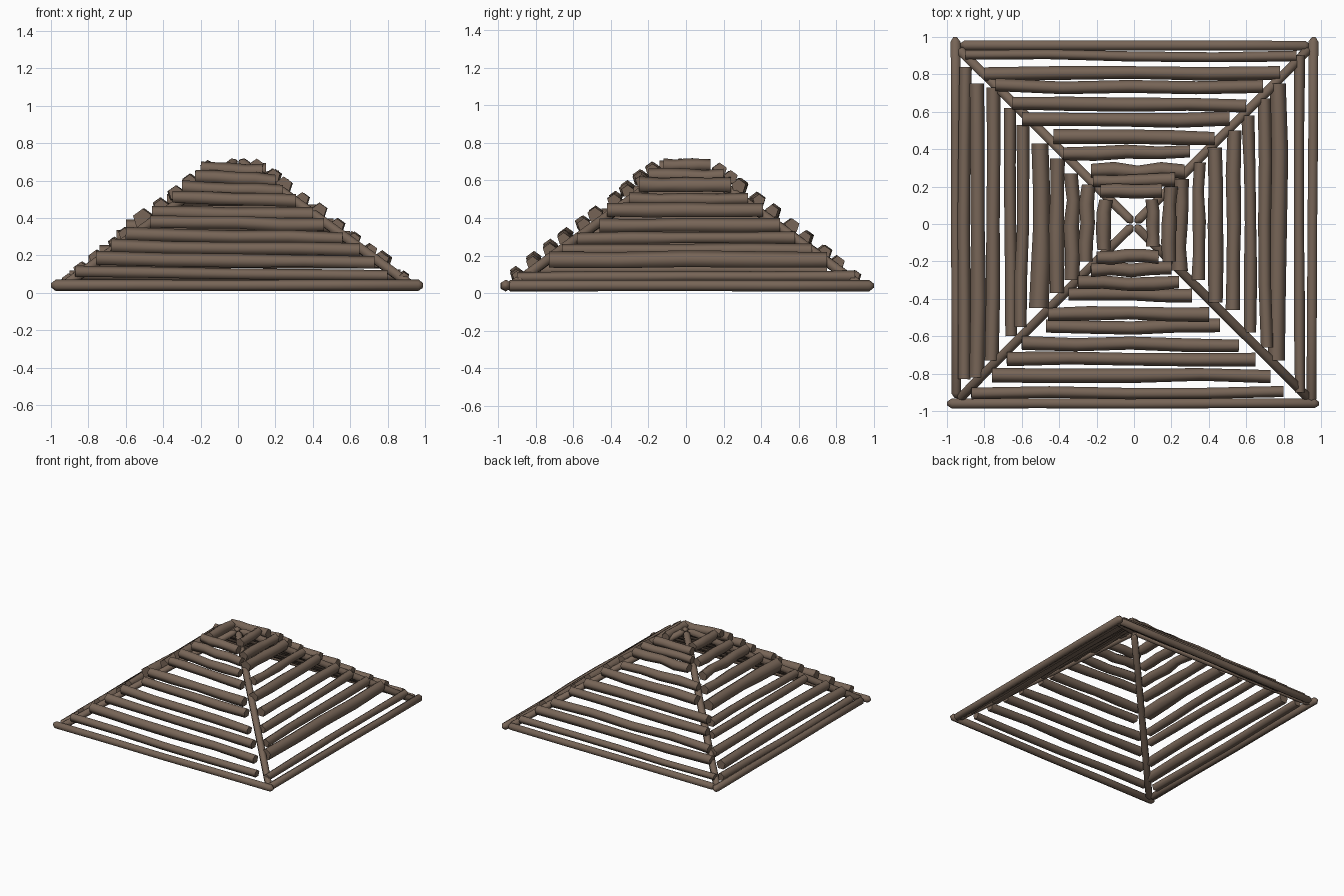
import bpy, bmesh, math, random
from mathutils import Vector

if "Cube" in bpy.data.objects:
    bpy.data.objects.remove(bpy.data.objects["Cube"])

random.seed(11)
wood = bpy.data.materials.new("weathered brown wood")
wood.diffuse_color = (0.185, 0.13, 0.095, 1)
wood.use_nodes = True
wood.node_tree.nodes["Principled BSDF"].inputs["Base Color"].default_value = wood.diffuse_color


def log(name, p0, p1, r, wobble=0.0, sides=5, steps=4, tip=False):
    """Rough round log between two points, slightly bent and uneven."""
    p0, p1 = Vector(p0), Vector(p1)
    axis = (p1 - p0).normalized()
    side = axis.cross(Vector((0, 0, 1))).normalized()
    up = side.cross(axis)
    stations = [(i / steps, 1.0) for i in range(steps + 1)]
    if tip:
        e = 0.025 / (p1 - p0).length
        stations = [(0, 0.35), (e, 1)] + stations[1:-1] + [(1 - e, 1), (1, 0.35)]
    bm = bmesh.new()
    rings = []
    for t, s in stations:
        c = p0.lerp(p1, t)
        c += side * random.uniform(-wobble, wobble) + up * random.uniform(-wobble, wobble) * 0.5
        rr = r * s * (1 + random.uniform(-8, 12) * wobble)
        ring = []
        for k in range(sides):
            a = 2 * math.pi * k / sides + math.pi / 2
            ring.append(bm.verts.new(c + (side * math.cos(a) + up * math.sin(a)) * rr))
        rings.append(ring)
    for a, b in zip(rings, rings[1:]):
        for k in range(sides):
            j = (k + 1) % sides
            bm.faces.new((a[k], a[j], b[j], b[k]))
    bm.faces.new(rings[0])
    bm.faces.new(rings[-1])
    bmesh.ops.recalc_face_normals(bm, faces=bm.faces)
    me = bpy.data.meshes.new(name)
    bm.to_mesh(me)
    bm.free()
    me.materials.append(wood)
    ob = bpy.data.objects.new(name, me)
    bpy.context.collection.objects.link(ob)
    bpy.ops.object.select_all(action='DESELECT')
    ob.select_set(True)
    bpy.context.view_layer.objects.active = ob
    bpy.ops.object.shade_smooth_by_angle(angle=math.radians(75))
    return ob


# Base beams
log("base_front", (-1, -0.96, 0.04), (0.99, -0.96, 0.04), 0.03, 0.002, 6, 4, True)
log("base_back", (-0.93, 0.955, 0.04), (0.94, 0.955, 0.04), 0.03, 0.002, 6, 4, True)
log("base_left", (-0.95, -0.93, 0.04), (-0.955, 1, 0.04), 0.03, 0.002, 6, 4, True)
log("base_right", (0.95, -0.96, 0.04), (0.96, 1, 0.04), 0.03, 0.002, 6, 4, True)

# Hip poles rising to the open apex
for sx in (-1, 1):
    for sy in (-1, 1):
        log("hip_pole", (sx * 0.94, sy * 0.94, 0.03), (sx * 0.01, sy * 0.01, 0.705),
            0.028, 0.002, 6, 4, True)

# Slats per side: start, end along the side, distance from centre, radius
front = [(-.87, .80, .90, .03), (-.76, .73, .81, .038), (-.68, .65, .72, .037),
         (-.60, .56, .64, .036), (-.47, .46, .55, .037), (-.46, .40, .48, .038),
         (-.35, .31, .38, .036), (-.30, .24, .315, .036), (-.23, .20, .24, .036),
         (-.20, .13, .175, .036)]
back = [(-.90, .87, .90, .028), (-.80, .78, .81, .038), (-.74, .69, .735, .036),
        (-.65, .60, .635, .038), (-.60, .51, .56, .038), (-.43, .43, .46, .038),
        (-.38, .30, .38, .037), (-.23, .27, .285, .040), (-.22, .22, .23, .036),
        (-.18, .15, .18, .036)]
left = [(-.83, .84, .91, .035), (-.82, .75, .84, .042), (-.73, .73, .755, .036),
        (-.60, .62, .66, .032), (-.55, .53, .60, .036), (-.45, .43, .50, .05),
        (-.37, .35, .415, .04), (-.30, .27, .33, .04), (-.20, .21, .25, .04),
        (-.14, .13, .16, .038)]
right = [(-.90, .90, .885, .03), (-.73, .75, .77, .045), (-.66, .67, .70, .035),
         (-.58, .58, .62, .034), (-.46, .50, .53, .038), (-.42, .41, .43, .04),
         (-.30, .33, .35, .034), (-.25, .24, .25, .042), (-.20, .20, .19, .038),
         (-.12, .13, .10, .036)]


def slats(name, rows, place, base, slope, lean):
    for a0, a1, d, r in rows:
        z = min(base + slope * (0.9 - d), 0.68)
        tilt = random.uniform(-0.005, 0.005)
        log(name, place(a0, d + tilt, z + lean), place(a1, d - tilt, z - lean), r, 0.009)


slats("front_slat", front, lambda a, d, z: (a, -d, z), 0.10, 0.77, 0.01)
slats("back_slat", back, lambda a, d, z: (a, d, z), 0.09, 0.78, 0.0)
slats("left_slat", left, lambda a, d, z: (-d, a, z), 0.075, 0.80, 0.0)
slats("right_slat", right, lambda a, d, z: (d, a, z), 0.075, 0.77, 0.0)
